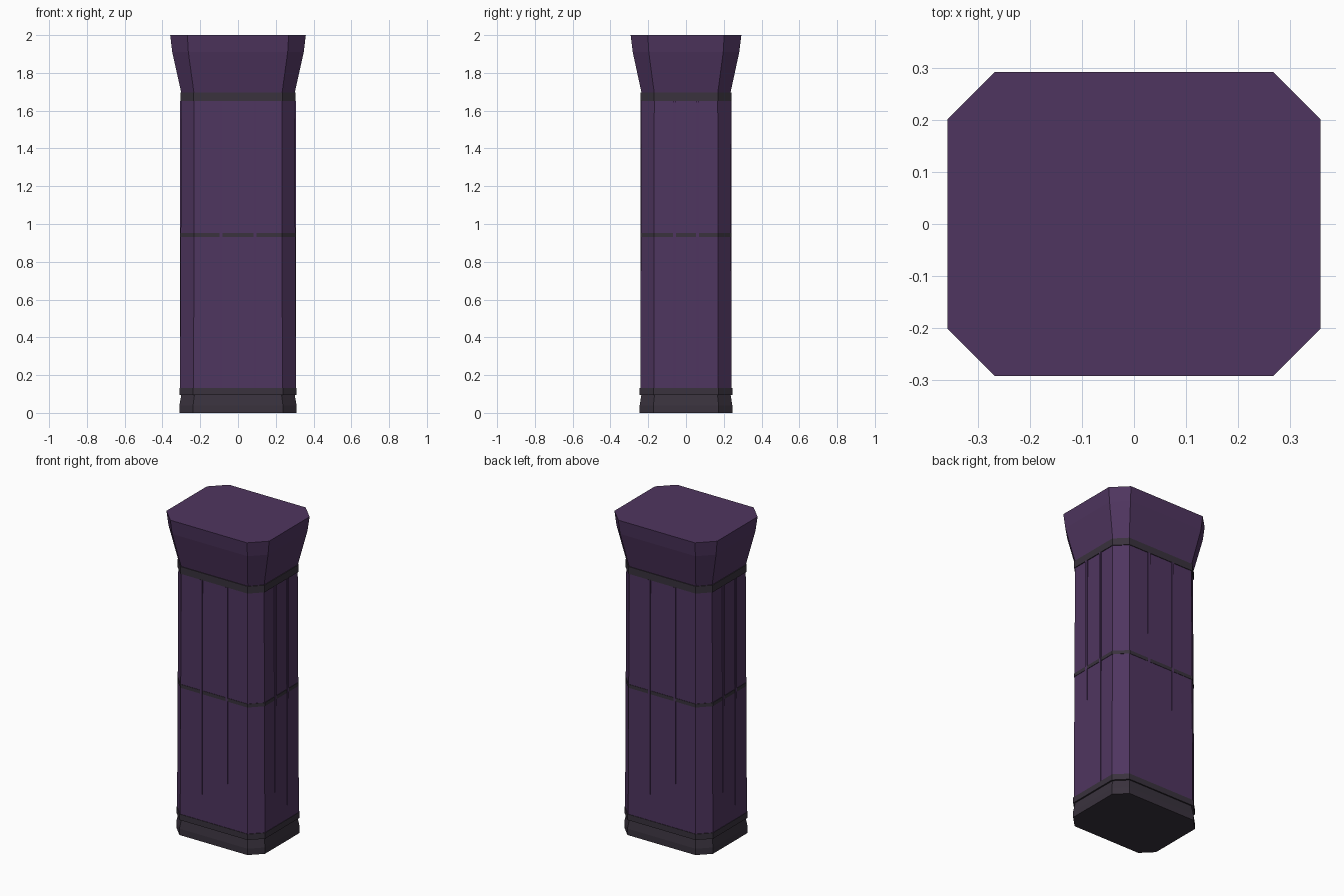
import bpy
import bmesh

cube = bpy.data.objects.get("Cube")
if cube:
    bpy.data.objects.remove(cube, do_unlink=True)


def make_material(name, color):
    mat = bpy.data.materials.new(name)
    mat.use_nodes = True
    mat.diffuse_color = color
    mat.node_tree.nodes["Principled BSDF"].inputs["Base Color"].default_value = color
    return mat


purple = make_material("muted purple", (0.078, 0.036, 0.115, 1))
charcoal = make_material("dark charcoal", (0.041, 0.032, 0.047, 1))


def finish(name, bm, mat):
    bmesh.ops.recalc_face_normals(bm, faces=bm.faces)
    mesh = bpy.data.meshes.new(name)
    bm.to_mesh(mesh)
    bm.free()
    mesh.materials.append(mat)
    obj = bpy.data.objects.new(name, mesh)
    bpy.context.collection.objects.link(obj)
    return obj


def octagon_loft(name, sections, mat):
    """Stack chamfered rectangles given as (z, half x, half y, chamfer)."""
    bm = bmesh.new()
    rings = []
    for z, x, y, c in sections:
        outline = [(x, c - y), (x, y - c), (x - c, y), (c - x, y),
                   (-x, y - c), (-x, c - y), (c - x, -y), (x - c, -y)]
        rings.append([bm.verts.new((px, py, z)) for px, py in outline])
    for low, high in zip(rings, rings[1:]):
        for i in range(8):
            j = (i + 1) % 8
            bm.faces.new((low[i], low[j], high[j], high[i]))
    bm.faces.new(rings[0])
    bm.faces.new(rings[-1])
    return finish(name, bm, mat)


def strip(name, x, y, half_x, half_y):
    """Upright rib that emerges from the tapering shaft."""
    bm = bmesh.new()
    bmesh.ops.create_cube(bm, size=2)
    for v in bm.verts:
        v.co.x = x + v.co.x * half_x
        v.co.y = y + v.co.y * half_y
        v.co.z = 0.89 + v.co.z * 0.76
    return finish(name, bm, purple)


# Foot and its trim
octagon_loft("base", [(0, 0.31, 0.245, 0.072), (0.04, 0.31, 0.245, 0.072),
                      (0.098, 0.3, 0.236, 0.07)], charcoal)
octagon_loft("base_trim", [(0.095, 0.31, 0.245, 0.072),
                           (0.132, 0.31, 0.245, 0.072)], charcoal)

# Slightly tapering shaft with a thin belt
octagon_loft("shaft", [(0.13, 0.307, 0.242, 0.072),
                       (1.655, 0.3, 0.236, 0.068)], purple)
octagon_loft("middle_band", [(0.93, 0.306, 0.241, 0.072),
                             (0.952, 0.306, 0.241, 0.072)], charcoal)

# Ribs on all four sides
for side, s in (("left", 1), ("right", -1)):
    for end, t in (("back", 1), ("front", -1)):
        strip(f"{end}_{side}_rib", s * 0.089, t * 0.232, 0.008, 0.01)
        strip(f"{side}_{end}_rib", s * 0.298, t * 0.062, 0.01, 0.008)

# Collar and flared capital
octagon_loft("collar", [(1.65, 0.305, 0.24, 0.07),
                        (1.695, 0.305, 0.24, 0.07)], charcoal)
octagon_loft("capital", [(1.693, 0.3, 0.235, 0.067), (1.91, 0.348, 0.282, 0.085),
                         (2.0, 0.359, 0.293, 0.091)], purple)
